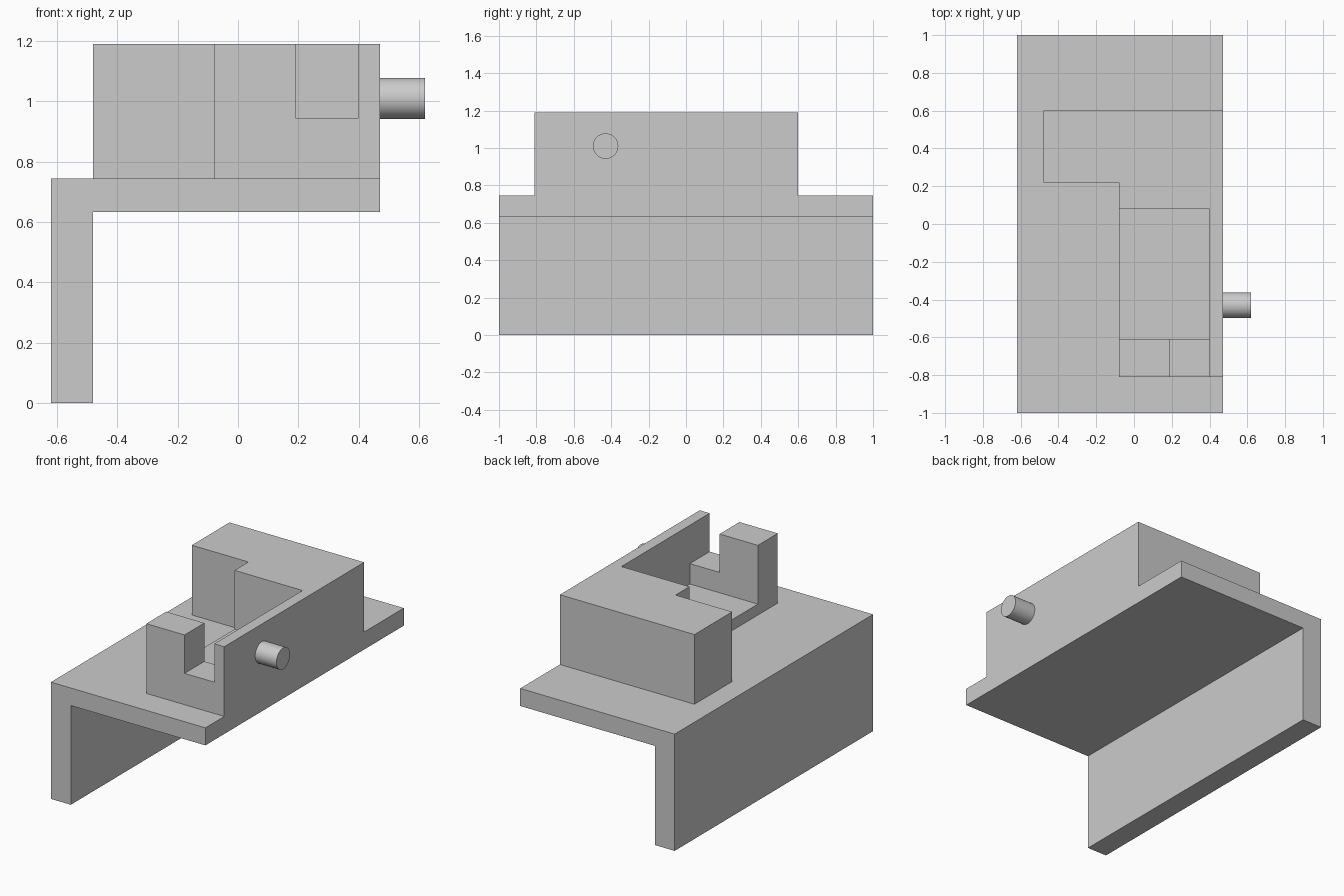
import bpy
import bmesh
import math
from mathutils import Vector

cube = bpy.data.objects.get("Cube")
if cube:
    bpy.data.objects.remove(cube, do_unlink=True)

# Single grey finish
GREY = (0.6, 0.6, 0.6, 1.0)
grey = bpy.data.materials.new("plain grey")
grey.use_nodes = True
grey.diffuse_color = GREY
grey.node_tree.nodes["Principled BSDF"].inputs["Base Color"].default_value = GREY


def extrude(name, points, offset):
    """Solid made by sweeping a flat outline along an offset."""
    bm = bmesh.new()
    face = bm.faces.new([bm.verts.new(p) for p in points])
    grown = bmesh.ops.extrude_face_region(bm, geom=[face])["geom"]
    verts = [v for v in grown if isinstance(v, bmesh.types.BMVert)]
    bmesh.ops.translate(bm, verts=verts, vec=Vector(offset))
    bmesh.ops.recalc_face_normals(bm, faces=bm.faces)
    mesh = bpy.data.meshes.new(name)
    bm.to_mesh(mesh)
    bm.free()
    mesh.materials.append(grey)
    obj = bpy.data.objects.new(name, mesh)
    bpy.context.collection.objects.link(obj)
    return obj


def box(name, x0, x1, y0, y1, z0, z1):
    outline = [(x0, y0, z0), (x1, y0, z0), (x1, y1, z0), (x0, y1, z0)]
    return extrude(name, outline, (0, 0, z1 - z0))


def combine(target, tool, operation):
    """Apply a boolean, then discard the tool solid."""
    tool.hide_render = True
    mod = target.modifiers.new(operation.lower(), "BOOLEAN")
    mod.operation = operation
    mod.solver = "EXACT"
    mod.object = tool
    bpy.context.view_layer.objects.active = target
    bpy.ops.object.modifier_apply(modifier=mod.name)
    bpy.data.objects.remove(tool, do_unlink=True)


LEFT, RIGHT, INNER = -0.62, 0.47, -0.08
DECK, TOP = 0.745, 1.19

# Angle bracket: flat deck with one long downward leg
profile = [(LEFT, 0), (-0.48, 0), (-0.48, 0.633), (RIGHT, 0.633), (RIGHT, DECK), (LEFT, DECK)]
bracket = extrude("bracket", [(x, -1, z) for x, z in profile], (0, 2, 0))

# Housing: L-shaped footprint with an open-sided pocket and a front notch
footprint = [(-0.48, 0.22), (INNER, 0.22), (INNER, -0.81), (RIGHT, -0.81), (RIGHT, 0.6), (-0.48, 0.6)]
housing = extrude("housing", [(x, y, DECK) for x, y in footprint], (0, 0, TOP - DECK))
combine(housing, box("pocket_cutter", -0.3, 0.4, -0.61, 0.08, 0.815, 1.4), "DIFFERENCE")
combine(housing, box("notch_cutter", 0.19, 0.4, -0.9, -0.55, 0.945, 1.4), "DIFFERENCE")

# Fuse housing and bracket into one solid
combine(bracket, housing, "UNION")
bracket.name = "bracket_and_housing"

# Round pin on the outer wall
bpy.ops.mesh.primitive_cylinder_add(vertices=48, radius=0.068, depth=0.17,
                                    location=(0.535, -0.43, 1.01),
                                    rotation=(0, math.pi / 2, 0))
pin = bpy.context.object
pin.name = "side_pin"
pin.data.materials.append(grey)
bpy.ops.object.shade_smooth_by_angle(angle=math.radians(30))
